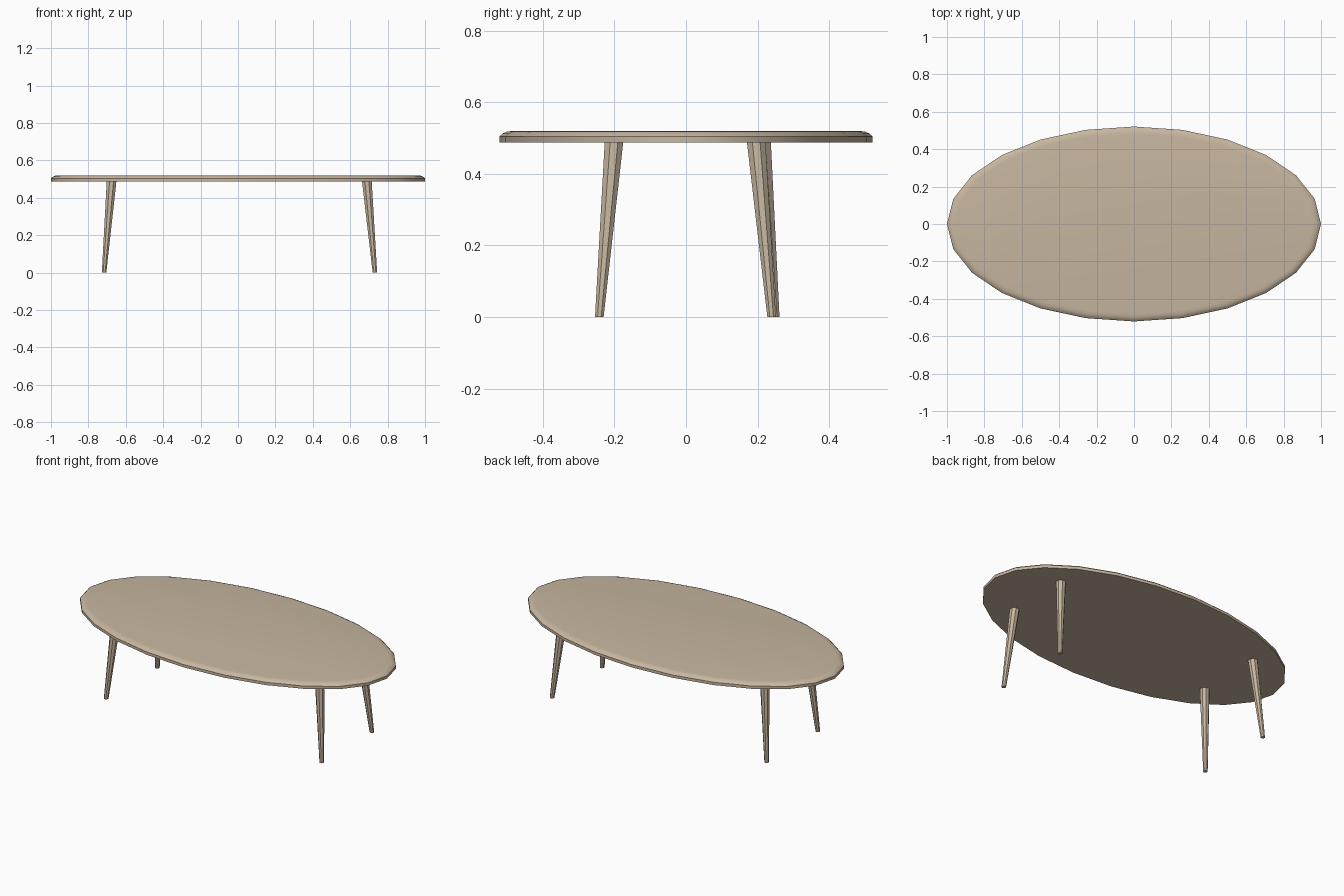
import bpy, bmesh
from math import cos, sin, tau

if "Cube" in bpy.data.objects:
    bpy.data.objects.remove(bpy.data.objects["Cube"])

wood = bpy.data.materials.new("wood")
wood.diffuse_color = (0.57, 0.47, 0.35, 1)
wood.use_nodes = True
wood.node_tree.nodes["Principled BSDF"].inputs["Base Color"].default_value = wood.diffuse_color


def loft(name, rings, sides, phase=0.0):
    """Join stacked elliptical rings (cx, cy, z, rx, ry) into a capped solid."""
    bm = bmesh.new()
    loops = []
    for cx, cy, z, rx, ry in rings:
        angles = [tau * (i + phase) / sides for i in range(sides)]
        loops.append([bm.verts.new((cx + rx * cos(a), cy + ry * sin(a), z)) for a in angles])
    for low, high in zip(loops, loops[1:]):
        for i in range(sides):
            j = (i + 1) % sides
            bm.faces.new((low[i], low[j], high[j], high[i]))
    bm.faces.new(loops[0][::-1])
    bm.faces.new(loops[-1])
    mesh = bpy.data.meshes.new(name)
    bm.to_mesh(mesh)
    bm.free()
    mesh.materials.append(wood)
    obj = bpy.data.objects.new(name, mesh)
    bpy.context.collection.objects.link(obj)
    return obj


# Oval tabletop with a rounded upper edge: (height, inset)
edge = [(0.487, 0.0), (0.504, 0.0), (0.513, 0.01), (0.518, 0.022), (0.52, 0.04)]
top = loft("tabletop", [(0, 0, z, 1 - d, 0.521 - d) for z, d in edge], 24)
bpy.context.view_layer.objects.active = top
top.select_set(True)
bpy.ops.object.shade_smooth_by_angle(angle=0.6)

# Splayed, tapered legs: (name, foot centre, top centre)
legs = [
    ("front_left_leg", (-0.716, -0.242), (-0.676, -0.201)),
    ("front_right_leg", (0.732, -0.242), (0.689, -0.201)),
    ("back_right_leg", (0.732, 0.239), (0.689, 0.196)),
    ("back_left_leg", (-0.716, 0.249), (-0.676, 0.211)),
]
for name, foot, head in legs:
    loft(name, [(*foot, 0.0, 0.013, 0.013), (*head, 0.488, 0.028, 0.028)], 8, 0.5)
